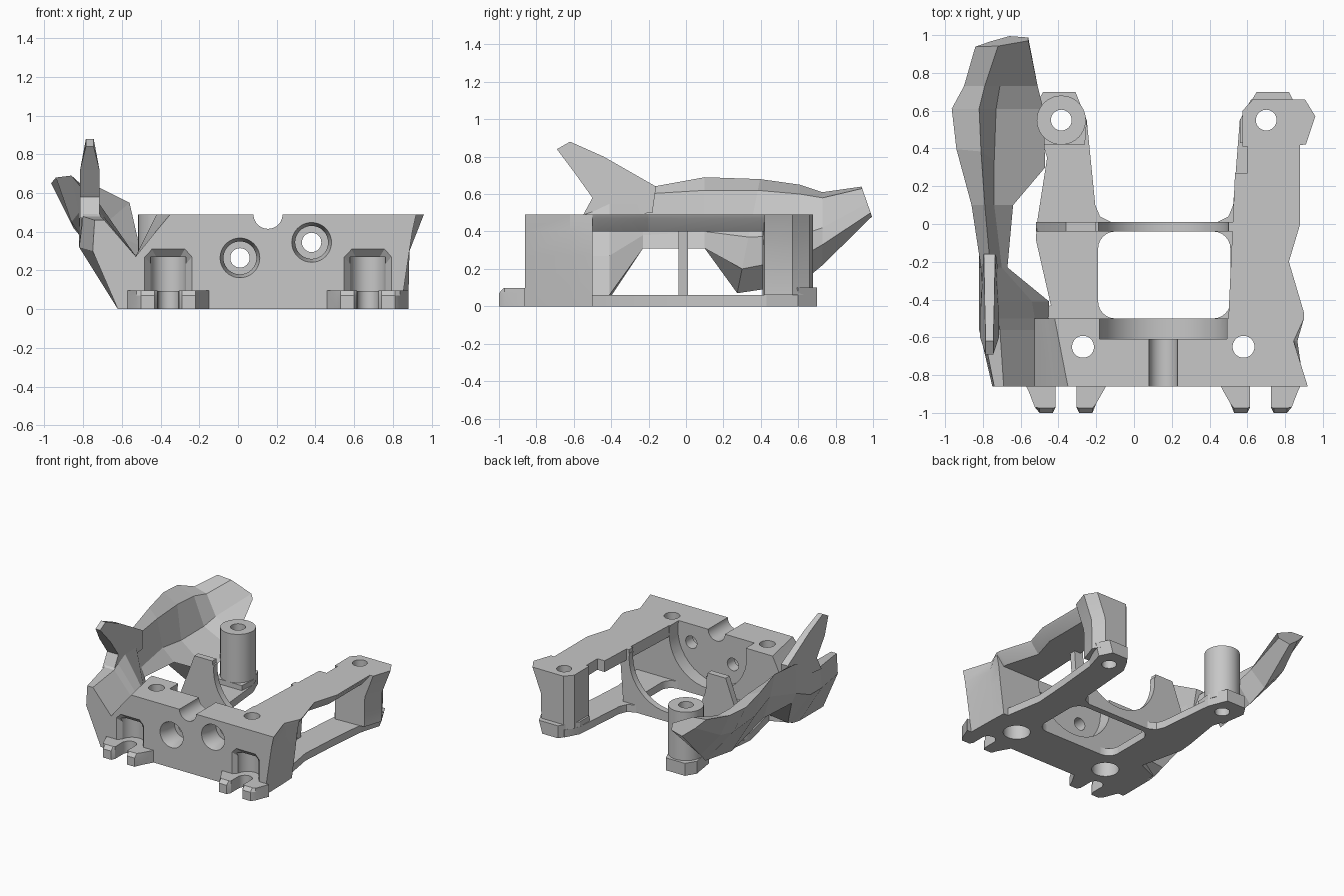
import bpy, bmesh, math

if "Cube" in bpy.data.objects:
    bpy.data.objects.remove(bpy.data.objects["Cube"])

grey = bpy.data.materials.new("plain grey")
grey.diffuse_color = (0.57, 0.57, 0.57, 1)
grey.use_nodes = True
grey.node_tree.nodes["Principled BSDF"].inputs["Base Color"].default_value = grey.diffuse_color


def finish(name, bm):
    bmesh.ops.recalc_face_normals(bm, faces=bm.faces)
    me = bpy.data.meshes.new(name)
    bm.to_mesh(me)
    bm.free()
    ob = bpy.data.objects.new(name, me)
    bpy.context.collection.objects.link(ob)
    me.materials.append(grey)
    return ob


def loft(name, rings):
    """Skin closed rings with equal point counts and cap both ends."""
    bm = bmesh.new()
    rows = [[bm.verts.new(p) for p in r] for r in rings]
    n = len(rows[0])
    for a, b in zip(rows, rows[1:]):
        for i in range(n):
            j = (i + 1) % n
            bm.faces.new((a[i], a[j], b[j], b[i]))
    bm.faces.new(rows[0])
    bm.faces.new(rows[-1])
    return finish(name, bm)


def prism(name, outline, *levels):
    """Vertical prism; a level is z, or (z, shift of the right edge)."""
    rings = []
    for lv in levels:
        z, right = lv if isinstance(lv, tuple) else (lv, 0)
        rings.append([(x + right if x > 0.8 else x, y, z) for x, y in outline])
    return loft(name, rings)


def cyl(name, c, r, a, b, axis="Z", r2=None):
    """Cylinder or cone from a to b along Z at (x, y), or along Y at (x, z)."""
    rings = []
    for t, rad in ((a, r), (b, r if r2 is None else r2)):
        pts = [(c[0] + rad * math.cos(k * math.pi / 20),
                c[1] + rad * math.sin(k * math.pi / 20)) for k in range(40)]
        rings.append([(p, q, t) if axis == "Z" else (p, t, q) for p, q in pts])
    return loft(name, rings)


def cut(objs, cutters):
    for ob in objs:
        for c in cutters:
            m = ob.modifiers.new("cut", "BOOLEAN")
            m.operation = "DIFFERENCE"
            m.solver = "EXACT"
            m.object = c
            bpy.context.view_layer.objects.active = ob
            bpy.ops.object.modifier_apply(modifier=m.name)
    for c in cutters:
        bpy.data.objects.remove(c)


def rounded_rect(x0, x1, y0, y1, r):
    pts = []
    for cx, cy, s in ((x1 - r, y1 - r, 0), (x0 + r, y1 - r, 1),
                      (x0 + r, y0 + r, 2), (x1 - r, y0 + r, 3)):
        for k in range(7):
            t = (s + k / 6) * math.pi / 2
            pts.append((cx + r * math.cos(t), cy + r * math.sin(t)))
    return pts


POSTS = ((-0.385, 0.55), (0.70, 0.55))
BOLTS = ((-0.27, -0.65), (0.58, -0.65))
FORKS = ((-0.36, 1), (0.67, -1))
BORE = (0.155, 0.42)

# Base plate with two rear legs and a rounded opening
base = prism("base_plate", [
    (-0.6, -0.5), (-0.44, -0.43), (-0.47, -0.3), (-0.52, -0.08),
    (-0.51, 0.03), (-0.46, 0.35), (-0.49, 0.45), (-0.49, 0.65), (-0.32, 0.65),
    (-0.25, 0.55), (-0.205, 0.1), (-0.18, 0.04), (-0.12, 0.01), (0.44, 0.01),
    (0.5, 0.04), (0.525, 0.1), (0.56, 0.55), (0.62, 0.66), (0.79, 0.66),
    (0.79, 0.42), (0.76, 0.1), (0.74, -0.2), (0.79, -0.5)], 0, 0.06)
cut([base], [prism("opening", rounded_rect(-0.19, 0.51, -0.6, -0.04, 0.09), -0.1, 0.2)])
for s, cx in ((1, -0.19), (-1, 0.51)):
    prism("opening_fillet", [(cx, -0.5)] + [
        (cx + s * 0.09 * (1 - math.cos(k * math.pi / 12)),
         -0.41 - 0.09 * math.sin(k * math.pi / 12)) for k in range(7)], 0, 0.06)

# Front block with sloping ends
block = loft("front_block", [
    [(l0, -0.86, z), (r0, -0.86, z), (r1, -0.62, z), (r2, -0.5, z), (l1, -0.5, z)]
    for z, l0, l1, r0, r1, r2 in ((0, -0.6, -0.6, 0.84, 0.835, 0.83),
                                  (0.27, -0.53, -0.53, 0.88, 0.86, 0.865),
                                  (0.40, -0.425, -0.465, 0.9, 0.865, 0.88),
                                  (0.49, -0.35, -0.42, 0.92, 0.845, 0.9))])
cut([block], [cyl("bore", BORE, 0.345, -0.61, -0.4, "Y"),
              cyl("notch", (0.155, 0.49), 0.075, -1, -0.5, "Y")])
for c in ((0.01, 0.265), (0.38, 0.345)):
    cut([block], [cyl("screw_hole", c, 0.05, -1, -0.5, "Y"),
                  cyl("screw_sink", c, 0.085, -0.8, -0.7, "Y"),
                  cyl("screw_mouth", c, 0.105, -0.87, -0.79, "Y", 0.085)])
for x, s in FORKS:
    mouth = loft("pocket_mouth", [
        [(x - w, y, 0.095), (x + w, y, 0.095), (x + w, y, t - 0.04),
         (x + w * 0.7, y, t), (x - w * 0.7, y, t), (x - w, y, t - 0.04)]
        for y, w, t in ((-0.87, 0.13, 0.32), (-0.82, 0.088, 0.27))])
    cut([block], [cyl("pocket", (x, -0.835), 0.092, 0.095, 0.27), mouth,
                  cyl("pocket_slot", (x, -0.87), 0.055, -0.1, 0.15)])
for c in BOLTS:
    cut([block], [cyl("bolt_hole", c, 0.058, -0.1, 0.6),
                  cyl("bolt_sink", c, 0.1, -0.1, 0.2)])

# Forked tabs at the front
for x, s in FORKS:
    for tab in ([(-0.21, -0.86), (-0.2, -0.88), (-0.165, -0.97), (-0.14, -1),
                 (-0.07, -1), (-0.055, -0.97), (-0.055, -0.86)],
                [(0.055, -0.86), (0.055, -0.97), (0.07, -1), (0.14, -1),
                 (0.16, -0.95), (0.2, -0.88), (0.21, -0.86)]):
        pts = [(x + s * p, q) for p, q in tab]
        loft("fork_tab", [[(p, q, 0) for p, q in pts], [(p, q, 0.07) for p, q in pts],
                          [(p, max(q, -0.975), 0.098) for p, q in pts]])

# Right upper rail and rear post
prism("right_rail", [
    (0.5, -0.5), (0.9, -0.5), (0.9, -0.47), (0.82, -0.2), (0.88, 0),
    (0.88, 0.42), (0.6, 0.42), (0.6, 0.27), (0.535, 0.27)], (0.4, -0.07), (0.47, -0.01), 0.49)
right_post = prism("right_rear_post", [
    (0.575, 0.41), (0.91, 0.42), (0.96, 0.57), (0.905, 0.66), (0.63, 0.66),
    (0.575, 0.6)], (0.06, -0.08), (0.3, -0.075), 0.49)
right_pad = prism("right_rear_pad", [
    (0.56, 0.43), (0.79, 0.43), (0.87, 0.6), (0.82, 0.7), (0.65, 0.7), (0.56, 0.55)],
    (0, -0.03), 0.1)

# Left rear round post
left_post = cyl("left_rear_post", POSTS[0], 0.13, 0.06, 0.49)
left_pad = prism("left_rear_pad", [
    (-0.5, 0.42), (-0.26, 0.42), (-0.25, 0.55), (-0.31, 0.7), (-0.48, 0.7), (-0.53, 0.62)], 0, 0.1)
for c, parts in zip(POSTS, ((left_post, left_pad), (right_post, right_pad))):
    cut([base, *parts], [cyl("post_hole", c, 0.055, -0.1, 0.6)])

# Cradle rib with a round seat
rib = [(-0.52, 0.03), (0.55, 0.03), (0.58, 0.42), (0.53, 0.49), (-0.23, 0.49), (-0.36, 0.49), (-0.5, 0.12)]
cradle = loft("cradle_rib", [[(x, y, z) for x, z in rib] for y in (-0.04, 0.01)])
cut([cradle], [cyl("seat", BORE, 0.345, -0.2, 0.2, "Y"),
               prism("seat_mouth", [(-0.2, -0.2), (0.5, -0.2), (0.5, 0.2), (-0.2, 0.2)], 0.46, 0.6)])

# Faceted side wing: y, lean, then outer top, mid, bottom, inner bottom, mid, top
WING = [
    (-0.86, 0, -.74, .46, -.75, .30, -.62, 0, -.59, 0, -.525, .27, -.69, .46),
    (-0.56, 0, -.80, .48, -.82, .32, -.62, 0, -.59, 0, -.525, .27, -.71, .48),
    (-0.50, 0, -.80, .54, -.82, .32, -.62, .01, -.45, .05, -.525, .27, -.72, .51),
    (-0.41, 0, -.80, .58, -.82, .32, -.62, .04, -.45, .06, -.54, .27, -.72, .55),
    (-0.23, 0, -.81, .63, -.82, .40, -.78, .31, -.67, .31, -.70, .38, -.76, .60),
    (0.10, 0, -.86, .69, -.82, .50, -.76, .31, -.64, .31, -.74, .40, -.79, .62),
    (0.37, -0.2, -.94, .68, -.86, .45, -.60, .07, -.47, .20, -.74, .37, -.81, .62),
    (0.61, 0, -.965, .65, -.85, .42, -.60, .12, -.48, .26, -.73, .38, -.82, .60),
    (0.73, 0, -.90, .61, -.82, .43, -.64, .22, -.51, .33, -.71, .42, -.79, .58),
    (0.97, 0.35, -.84, .64, -.76, .56, -.66, .48, -.56, .50, -.56, .55, -.72, .63)]
loft("side_wing", [[(r[k], r[0] + r[1] * (0.55 - r[k + 1]), r[k + 1])
                    for k in range(2, 14, 2)] for r in WING])

# Forward-leaning spike on the wing: y, z, half width
SPIKE = [(-0.69, 0.84, .02), (-0.62, 0.88, .02), (-0.44, 0.80, .025), (-0.16, 0.64, .03),
         (-0.18, 0.5, .04), (-0.56, 0.47, .05), (-0.5, 0.58, .05), (-0.6, 0.72, .05)]
loft("wing_spike", [[(-0.765 + s * w, y, z) for y, z, w in SPIKE] for s in (-1, 1)])

# Smooth the round parts, leave the wing faceted
bpy.ops.object.select_all(action="DESELECT")
for ob in bpy.context.scene.objects:
    if "wing" not in ob.name:
        ob.select_set(True)
        bpy.context.view_layer.objects.active = ob
bpy.ops.object.shade_smooth_by_angle(angle=math.radians(25))
